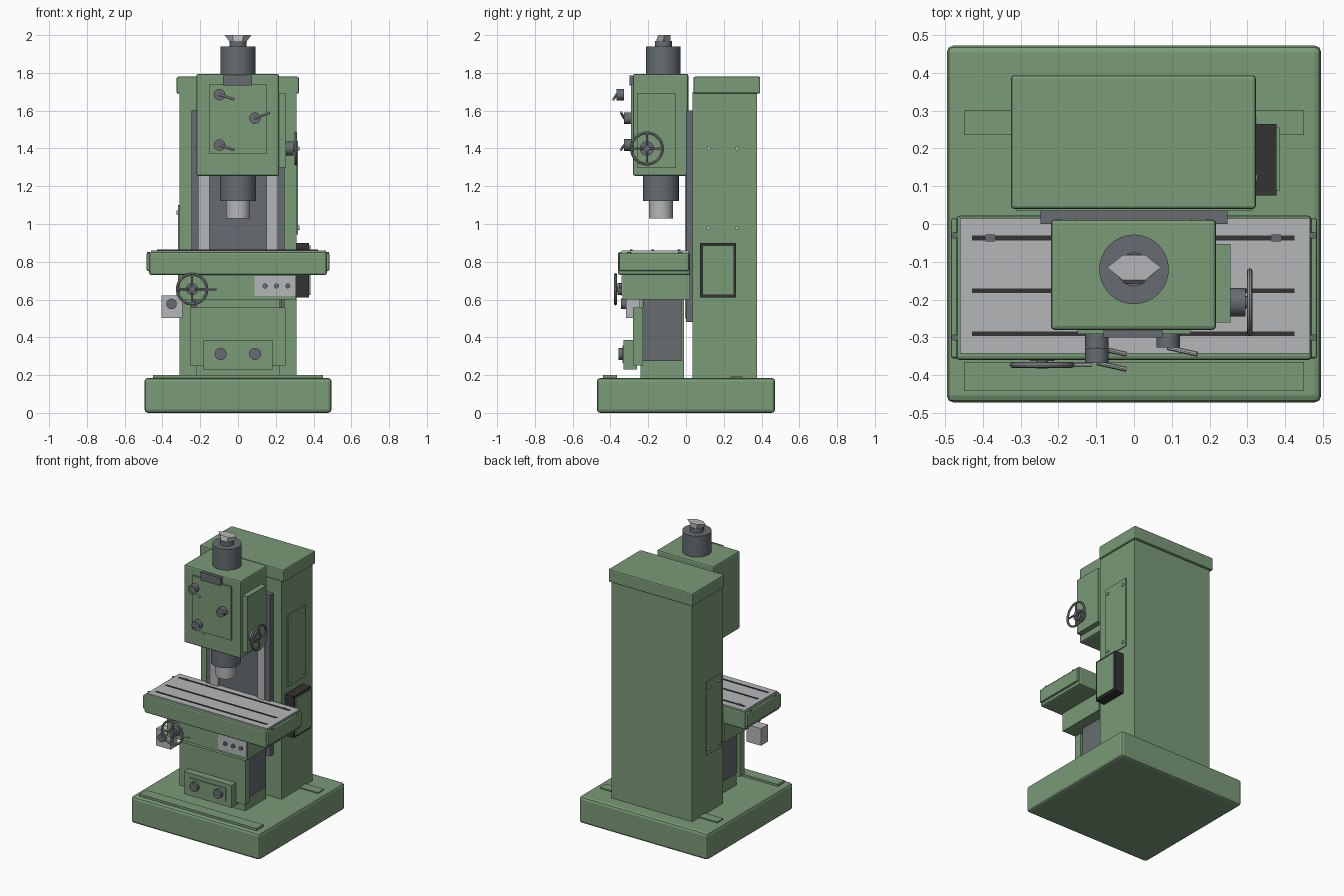
import bpy, bmesh, math
from mathutils import Vector

if "Cube" in bpy.data.objects:
    bpy.data.objects.remove(bpy.data.objects["Cube"])


def material(name, rgb):
    m = bpy.data.materials.new(name)
    m.diffuse_color = (*rgb, 1)
    m.use_nodes = True
    m.node_tree.nodes["Principled BSDF"].inputs["Base Color"].default_value = m.diffuse_color
    return m


GREEN = material("machine green", (0.195, 0.325, 0.185))
LIGHT = material("bright steel", (0.46, 0.47, 0.48))
DARK = material("dark steel", (0.135, 0.152, 0.165))
MID = material("wheel steel", (0.27, 0.28, 0.29))
BLACK = material("black", (0.033, 0.033, 0.034))


def finish(name, bm, mat, smooth=False):
    bmesh.ops.recalc_face_normals(bm, faces=bm.faces)
    me = bpy.data.meshes.new(name)
    bm.to_mesh(me)
    bm.free()
    me.materials.append(mat)
    ob = bpy.data.objects.new(name, me)
    bpy.context.collection.objects.link(ob)
    if smooth:
        bpy.ops.object.select_all(action='DESELECT')
        ob.select_set(True)
        bpy.context.view_layer.objects.active = ob
        bpy.ops.object.shade_smooth_by_angle(angle=math.radians(35))
    return ob


def box(name, x, y, z, mat, bevel=0.0):
    """Box given by its (min, max) range on each axis."""
    bm = bmesh.new()
    bmesh.ops.create_cube(bm, size=1)
    for v in bm.verts:
        v.co = [(r[0] + r[1]) / 2 + c * (r[1] - r[0]) for c, r in zip(v.co, (x, y, z))]
    ob = finish(name, bm, mat)
    if bevel:
        b = ob.modifiers.new("edge", 'BEVEL')
        b.width, b.segments = bevel, 2
    return ob


def rod(name, a, b, r, mat, sides=32):
    """Cylinder running from point a to point b."""
    a, b = Vector(a), Vector(b)
    bm = bmesh.new()
    bmesh.ops.create_cone(bm, cap_ends=True, segments=sides, radius1=r, radius2=r, depth=(b - a).length)
    bm.transform((b - a).to_track_quat('Z', 'Y').to_matrix().to_4x4())
    bmesh.ops.translate(bm, verts=bm.verts, vec=(a + b) / 2)
    return finish(name, bm, mat, True)


def handwheel(name, centre, axis, radius):
    """Rim with four spokes; axis points outward."""
    c, axis = Vector(centre), Vector(axis)
    u = Vector((0, 0, 1))
    w = axis.cross(u)
    bm = bmesh.new()
    n, k, tube = 40, 8, 0.0075
    rings = []
    for i in range(n):
        t = 2 * math.pi * i / n
        d = u * math.cos(t) + w * math.sin(t)
        rings.append([bm.verts.new(c + d * (radius - tube + tube * math.cos(s)) + axis * tube * math.sin(s))
                      for s in (2 * math.pi * j / k for j in range(k))])
    for i in range(n):
        p, q = rings[i], rings[(i + 1) % n]
        for j in range(k):
            bm.faces.new((p[j], q[j], q[(j + 1) % k], p[(j + 1) % k]))
    finish(name + "_rim", bm, MID, True)
    for d in (u, w):
        rod(name + "_spoke", c - d * (radius - tube), c + d * (radius - tube), 0.006, MID, 10)


# Base with raised pads
box("base", (-0.495, 0.495), (-0.472, 0.472), (0, 0.185), GREEN, 0.018)
box("base_front_pad", (-0.45, 0.45), (-0.44, -0.365), (0.18, 0.2), GREEN)
box("base_rear_pad", (-0.45, 0.45), (0.235, 0.3), (0.18, 0.193), GREEN)

# Column and cap
box("column", (-0.31, 0.31), (0.035, 0.375), (0.18, 1.7), GREEN)
box("column_cap", (-0.325, 0.322), (0.04, 0.393), (1.69, 1.78), GREEN, 0.008)

# Guideways on the column front
box("guide_back", (-0.2, 0.2), (0.015, 0.04), (0.48, 1.6), DARK)
for s in (-1, 1):
    box("guide_rail", sorted((s * 0.19, s * 0.247)), (0, 0.04), (0.48, 1.6), DARK)
    box("guide_strip", sorted((s * 0.152, s * 0.207)), (-0.004, 0.02), (0.5, 1.59), LIGHT)

# Access doors with corner bolts on both sides of the column
for s, y0, y1, z0, z1 in ((1, 0.095, 0.295, 0.945, 1.44), (-1, 0.065, 0.225, 0.59, 1.1)):
    box("access_door", sorted((s * 0.305, s * 0.317)), (y0, y1), (z0, z1), GREEN)
    for y in (y0 + 0.025, y1 - 0.025):
        for z in (z0 + 0.035, z1 - 0.04):
            rod("door_bolt", (s * 0.31, y, z), (s * 0.325, y, z), 0.011, LIGHT, 12)

# Electrical box
box("electrical_box", (0.31, 0.377), (0.075, 0.265), (0.612, 0.9), BLACK)
box("electrical_box_lid", (0.37, 0.385), (0.087, 0.255), (0.625, 0.885), GREEN)

# Spindle head
box("head", (-0.22, 0.217), (-0.28, 0.012), (1.255, 1.795), GREEN, 0.01)
box("head_front_plate", (-0.15, 0.15), (-0.291, -0.275), (1.37, 1.742), GREEN)
box("head_side_cover", (0.21, 0.255), (-0.26, -0.053), (1.3, 1.69), GREEN)
box("name_plate", (-0.08, 0.075), (-0.3, -0.28), (1.732, 1.787), DARK)

# Control knobs with levers
for x, z, y, dz in ((-0.098, 1.685, -0.34, -0.025), (0.09, 1.56, -0.3, 0.03), (-0.098, 1.418, -0.3, -0.025)):
    rod("head_knob", (x, y + 0.012, z), (x, y - 0.027, z), 0.031, DARK, 12)
    rod("head_lever", (x, y - 0.027, z), (x + 0.077, y - 0.044, z + dz), 0.007, LIGHT, 10)

# Motor and drawbar nut
rod("motor", (0, -0.12, 1.79), (0, -0.12, 1.94), 0.092, DARK)
rod("motor_collar", (0, -0.12, 1.94), (0, -0.12, 1.97), 0.045, DARK, 24)
bm = bmesh.new()
low = [bm.verts.new((0.045 * math.cos(i * math.pi / 3), -0.12 + 0.045 * math.sin(i * math.pi / 3), 1.965))
       for i in range(6)]
top = [bm.verts.new((x, -0.115 + y, 2.0)) for x, y in
       ((0.071, 0), (0.03, 0.033), (-0.03, 0.033), (-0.071, 0), (-0.03, -0.033), (0.03, -0.033))]
bm.faces.new(low)
bm.faces.new(top)
for i in range(6):
    j = (i + 1) % 6
    bm.faces.new((low[i], low[j], top[j], top[i]))
finish("drawbar_nut", bm, LIGHT)

# Spindle
rod("spindle_housing", (0, -0.133, 1.122), (0, -0.133, 1.26), 0.095, DARK)
rod("spindle_nose", (0, -0.133, 1.03), (0, -0.133, 1.125), 0.064, LIGHT)

# Quill handwheel on the head
rod("quill_hub", (0.25, -0.207, 1.4), (0.295, -0.207, 1.4), 0.038, DARK)
rod("quill_shaft", (0.29, -0.207, 1.4), (0.312, -0.207, 1.4), 0.016, DARK, 16)
handwheel("quill_wheel", (0.306, -0.207, 1.4), (1, 0, 0), 0.09)

# Work table with slots
box("table", (-0.47, 0.47), (-0.36, 0.022), (0.73, 0.852), GREEN, 0.01)
for s in (-1, 1):
    box("table_end", sorted((s * 0.46, s * 0.484)), (-0.355, 0.015), (0.752, 0.845), GREEN, 0.006)
    for y in (-0.03, -0.3):
        rod("table_bolt", (s * 0.474, y, 0.84), (s * 0.474, y, 0.852), 0.009, DARK, 12)
box("table_top", (-0.46, 0.465), (-0.342, 0.014), (0.845, 0.861), LIGHT)
for y in (-0.037, -0.176, -0.29):
    box("table_slot", (-0.428, 0.424), (y - 0.006, y + 0.006), (0.857, 0.864), BLACK)
for x in (-0.38, 0.376):
    box("slot_nut", (x - 0.013, x + 0.013), (-0.046, -0.028), (0.857, 0.865), DARK)

# Saddle with push button panel
box("saddle", (-0.31, 0.308), (-0.335, 0.022), (0.6, 0.735), GREEN)
box("button_panel", (0.087, 0.304), (-0.342, -0.33), (0.62, 0.725), LIGHT)
for x in (0.143, 0.204, 0.264):
    rod("push_button", (x, -0.335, 0.672), (x, -0.352, 0.672), 0.013, DARK, 16)

# Saddle handwheel
rod("saddle_hub", (-0.243, -0.33, 0.655), (-0.243, -0.362, 0.655), 0.032, DARK)
rod("saddle_shaft", (-0.243, -0.36, 0.655), (-0.243, -0.382, 0.655), 0.016, DARK, 16)
handwheel("saddle_wheel", (-0.243, -0.373, 0.655), (0, -1, 0), 0.086)
rod("saddle_handle", (-0.16, -0.373, 0.655), (-0.113, -0.373, 0.655), 0.006, LIGHT, 10)

# Hanging switch box
box("switch_box", (-0.406, -0.295), (-0.318, -0.243), (0.503, 0.622), LIGHT)
rod("switch_knob", (-0.352, -0.31, 0.577), (-0.352, -0.343, 0.577), 0.028, DARK, 16)

# Knee pedestal with dark side guards
box("pedestal", (-0.222, 0.222), (-0.24, -0.01), (0.18, 0.605), GREEN)
for s in (-1, 1):
    box("side_guard", sorted((s * 0.215, s * 0.234)), (-0.228, -0.025), (0.275, 0.602), DARK)
box("pedestal_front", (-0.255, 0.252), (-0.28, -0.228), (0.252, 0.558), GREEN)

# Lower control box
box("control_box", (-0.185, 0.182), (-0.33, -0.26), (0.23, 0.386), GREEN)
box("control_plate", (-0.138, 0.138), (-0.337, -0.325), (0.265, 0.357), GREEN)
for x in (-0.092, 0.09):
    rod("control_knob", (x, -0.33, 0.312), (x, -0.358, 0.312), 0.032, DARK, 16)
